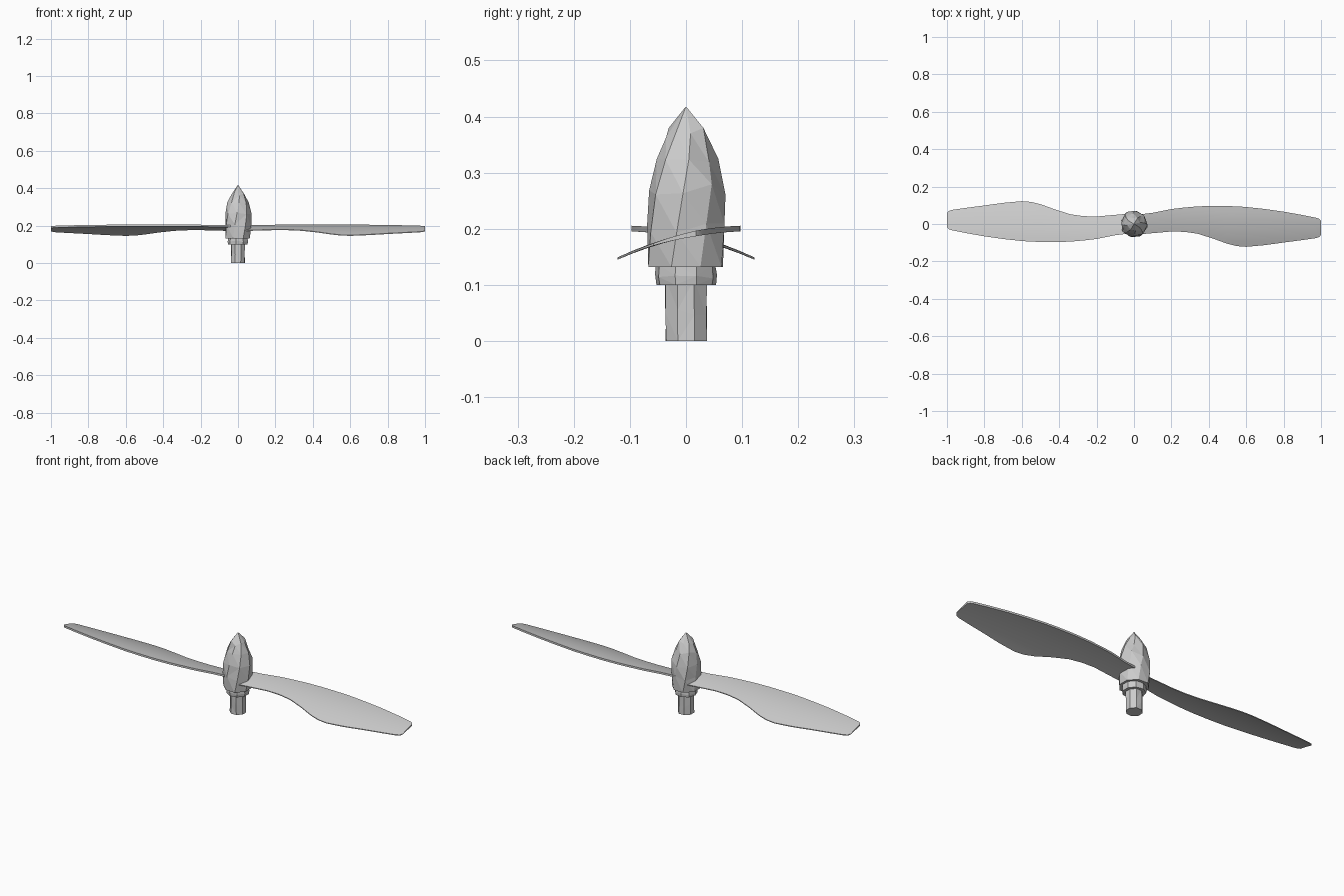
import bpy
import bmesh
import math
import random

if "Cube" in bpy.data.objects:
    bpy.data.objects.remove(bpy.data.objects["Cube"])

random.seed(4)

# Single plain grey finish
grey = bpy.data.materials.new("light_grey")
grey.use_nodes = True
colour = (0.6, 0.6, 0.6, 1)
grey.diffuse_color = colour
grey.node_tree.nodes["Principled BSDF"].inputs["Base Color"].default_value = colour


def add_object(name, bm, smooth=False):
    bmesh.ops.recalc_face_normals(bm, faces=bm.faces)
    mesh = bpy.data.meshes.new(name)
    bm.to_mesh(mesh)
    bm.free()
    mesh.materials.append(grey)
    obj = bpy.data.objects.new(name, mesh)
    bpy.context.collection.objects.link(obj)
    if smooth:
        bpy.ops.object.select_all(action="DESELECT")
        obj.select_set(True)
        bpy.context.view_layer.objects.active = obj
        bpy.ops.object.shade_smooth_by_angle(angle=math.radians(35))
    return obj


def bridge(bm, a, b):
    n = len(a)
    for i in range(n):
        j = (i + 1) % n
        bm.faces.new((a[i], a[j], b[j], b[i]))


def turned(name, profile, sides, twist=0.0, wobble=0.0, tip=None):
    """Faceted round part from (radius, height) pairs, with optional point."""
    bm = bmesh.new()
    rings = []
    for k, (radius, z) in enumerate(profile):
        ring = []
        for i in range(sides):
            a = math.tau * (i + 0.5) / sides + k * twist
            r = radius * (1 - random.random() * wobble)
            dz = 0 if k in (0, len(profile) - 1) and not tip or k == 0 else random.uniform(-0.1, 0.1) * wobble
            ring.append(bm.verts.new((r * math.cos(a), r * math.sin(a), z + dz)))
        rings.append(ring)
    for a, b in zip(rings, rings[1:]):
        bridge(bm, a, b)
    bm.faces.new(rings[0])
    if tip:
        apex = bm.verts.new((0, 0, tip))
        top = rings[-1]
        for i in range(sides):
            bm.faces.new((top[i], top[(i + 1) % sides], apex))
    else:
        bm.faces.new(rings[-1])
    bmesh.ops.triangulate(bm, faces=[f for f in bm.faces if len(f.verts) == 4])
    return add_object(name, bm)


# Shaft, collar and pointed faceted spinner
turned("shaft", [(0.041, 0), (0.041, 0.05), (0.041, 0.11)], 8, wobble=0.08)
turned("collar", [(0.056, 0.1), (0.057, 0.115), (0.055, 0.135)], 9, wobble=0.05)
turned("spinner",
       [(0.073, 0.132), (0.076, 0.2), (0.073, 0.27), (0.058, 0.325), (0.037, 0.372)],
       8, twist=0.16, wobble=0.1, tip=0.418)

# Blade outline: distance along, trailing edge, leading edge
outline = [
    (0.02, -0.056, 0.05), (0.1, -0.049, 0.06), (0.2, -0.04, 0.08),
    (0.27, -0.042, 0.088), (0.34, -0.052, 0.094), (0.42, -0.077, 0.097),
    (0.5, -0.106, 0.096), (0.55, -0.118, 0.094), (0.6, -0.122, 0.091),
    (0.7, -0.113, 0.08), (0.8, -0.099, 0.066), (0.9, -0.086, 0.048),
    (0.97, -0.076, 0.034), (0.99, -0.07, 0.028), (1.0, -0.058, 0.018),
]
CHORD_STEPS = 8


def blade(name, side):
    """Cambered blade swept along the outline; side turns it half round."""
    bm = bmesh.new()
    loops = []
    for x, trail, lead in outline:
        upper, lower = [], []
        for i in range(CHORD_STEPS + 1):
            t = i / CHORD_STEPS
            y = trail + (lead - trail) * t
            z = 0.188 + 0.22 * y - 0.95 * y * y
            half = 0.002 + 0.003 * t
            upper.append(bm.verts.new((side * x, side * y, z + half)))
            lower.append(bm.verts.new((side * x, side * y, z - half)))
        loops.append(upper + lower[::-1])
    for a, b in zip(loops, loops[1:]):
        bridge(bm, a, b)
    n = CHORD_STEPS * 2 + 1
    for loop in (loops[0], loops[-1]):
        for i in range(CHORD_STEPS):
            bm.faces.new((loop[i], loop[i + 1], loop[n - i - 1], loop[n - i]))
    return add_object(name, bm, smooth=True)


blade("left_blade", 1)
blade("right_blade", -1)
